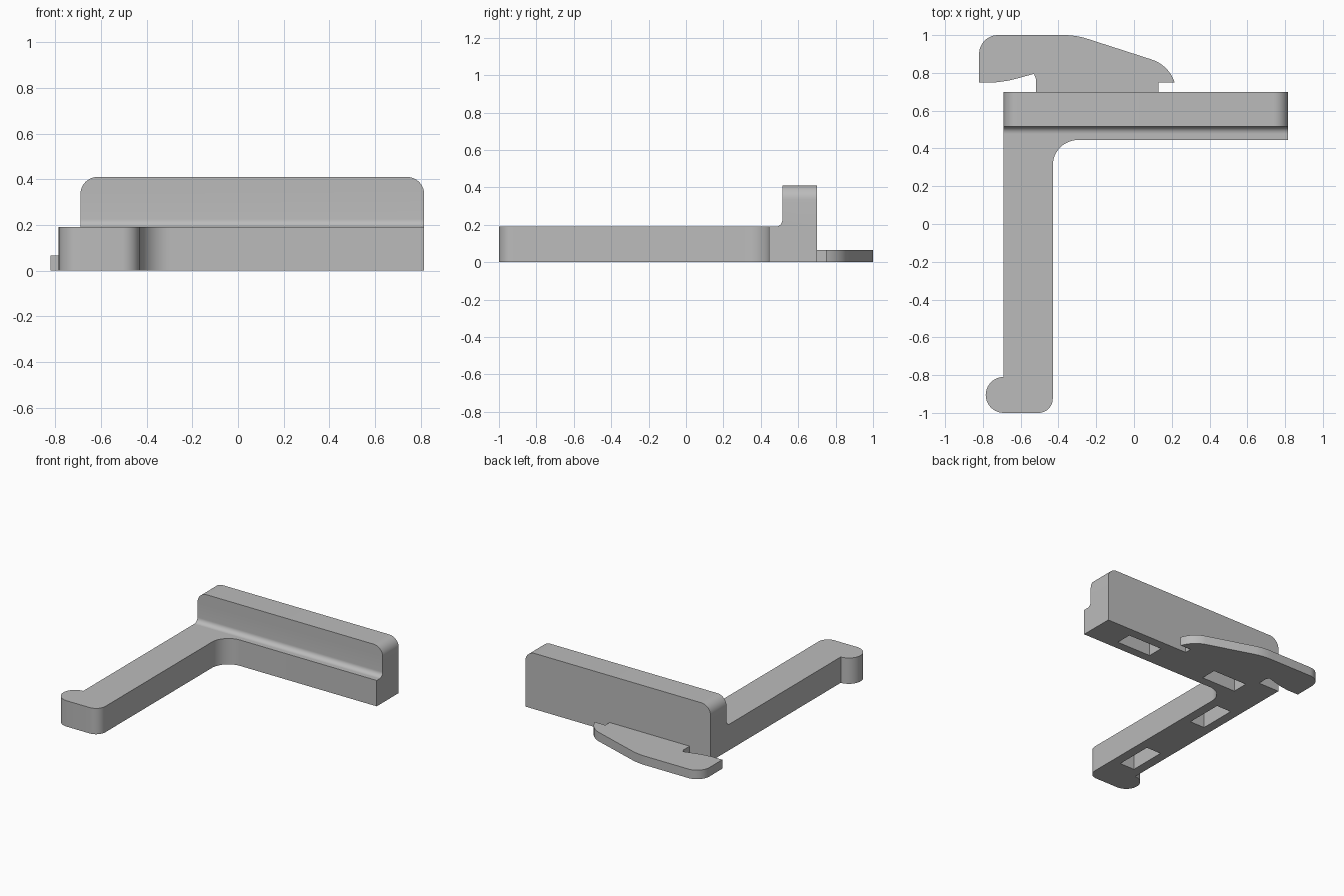
import bpy
import bmesh
from math import cos, sin, radians
from mathutils import Vector

if "Cube" in bpy.data.objects:
    bpy.data.objects.remove(bpy.data.objects["Cube"], do_unlink=True)

grey = bpy.data.materials.new("plain grey")
grey.use_nodes = True
colour = (0.5, 0.5, 0.5, 1)
grey.diffuse_color = colour
grey.node_tree.nodes["Principled BSDF"].inputs["Base Color"].default_value = colour


def arc(cx, cy, r, start, end, steps=12):
    angles = [radians(start + (end - start) * i / steps) for i in range(steps + 1)]
    return [(cx + r * cos(a), cy + r * sin(a)) for a in angles]


def extrude(name, points, offset, place, edit=None):
    """Sweep a closed outline along offset; place maps a 2D point to 3D."""
    bm = bmesh.new()
    face = bm.faces.new([bm.verts.new(place(*p)) for p in points])
    new = bmesh.ops.extrude_face_region(bm, geom=[face])["geom"]
    moved = [g for g in new if isinstance(g, bmesh.types.BMVert)]
    bmesh.ops.translate(bm, verts=moved, vec=Vector(offset))
    bmesh.ops.recalc_face_normals(bm, faces=bm.faces[:])
    if edit:
        edit(bm)
    mesh = bpy.data.meshes.new(name)
    bm.to_mesh(mesh)
    bm.free()
    mesh.materials.append(grey)
    obj = bpy.data.objects.new(name, mesh)
    bpy.context.collection.objects.link(obj)
    return obj


def select(obj):
    bpy.ops.object.select_all(action="DESELECT")
    obj.select_set(True)
    bpy.context.view_layer.objects.active = obj


def flat(z):
    return lambda x, y: (x, y, z)


LEFT, RIGHT, BACK = 0.815, -0.69, 0.70
PLATE, TOP = 0.19, 0.41

# L-shaped plate with a rounded foot and a filleted inner corner
outline = [(LEFT, 0.445), (LEFT, BACK), (RIGHT, BACK)]
outline += arc(RIGHT, -0.905, 0.095, 90, 270, 20)
outline += arc(-0.505, -0.925, 0.075, 270, 360)
outline += arc(-0.295, 0.31, 0.135, 180, 90)
plate = extrude("angled_plate", outline, (0, 0, PLATE), flat(0))

# Rectangular pockets in the underside
pockets = [(0.43, 0.57, 0), (-0.32, 0.57, 0), (-0.56, 0.14, 1), (-0.56, -0.60, 1)]
for x, y, along_y in pockets:
    w, d = (0.06, 0.14) if along_y else (0.14, 0.06)
    box = [(x - w, y - d), (x + w, y - d), (x + w, y + d), (x - w, y + d)]
    cutter = extrude("pocket_cutter", box, (0, 0, 0.2), flat(-0.06))
    cutter.hide_render = True
    select(plate)
    mod = plate.modifiers.new("pocket", "BOOLEAN")
    mod.operation = "DIFFERENCE"
    mod.solver = "EXACT"
    mod.object = cutter
    bpy.ops.object.modifier_apply(modifier=mod.name)
    bpy.data.objects.remove(cutter, do_unlink=True)


# Upright wall with a fillet at its foot and rounded upper ends
def round_ends(bm):
    ends = [e for e in bm.edges
            if all(v.co.z > TOP - 0.001 for v in e.verts)
            and abs(e.verts[0].co.x - e.verts[1].co.x) < 0.001]
    bmesh.ops.bevel(bm, geom=ends, offset=0.075, segments=10,
                    profile=0.5, affect="EDGES")


section = arc(0.48, PLATE + 0.035, 0.035, 270, 360, 8)
section += [(0.515, TOP), (BACK, TOP), (BACK, PLATE)]
wall = extrude("upright_wall", section, (LEFT - RIGHT, 0, 0),
               lambda y, z: (RIGHT, y, z), round_ends)

# Thin hooked latch behind the wall
latch_outline = [(0.13, BACK), (-0.52, BACK), (-0.52, 0.77), (-0.53, 0.795),
                 (-0.62, 0.77), (-0.67, 0.758), (-0.73, 0.75), (-0.82, 0.75)]
latch_outline += arc(-0.72, 0.9, 0.1, 180, 90)
latch_outline += arc(-0.37, 0.6, 0.4, 90, 73, 6)
latch_outline += arc(0.035, 0.69, 0.19, 73, 18, 10)
latch_outline += [(0.215, 0.75), (0.13, 0.75)]
latch = extrude("hooked_latch", latch_outline, (0, 0, 0.066), flat(0))

for obj in (plate, wall, latch):
    select(obj)
    bpy.ops.object.shade_smooth_by_angle(angle=radians(30))
